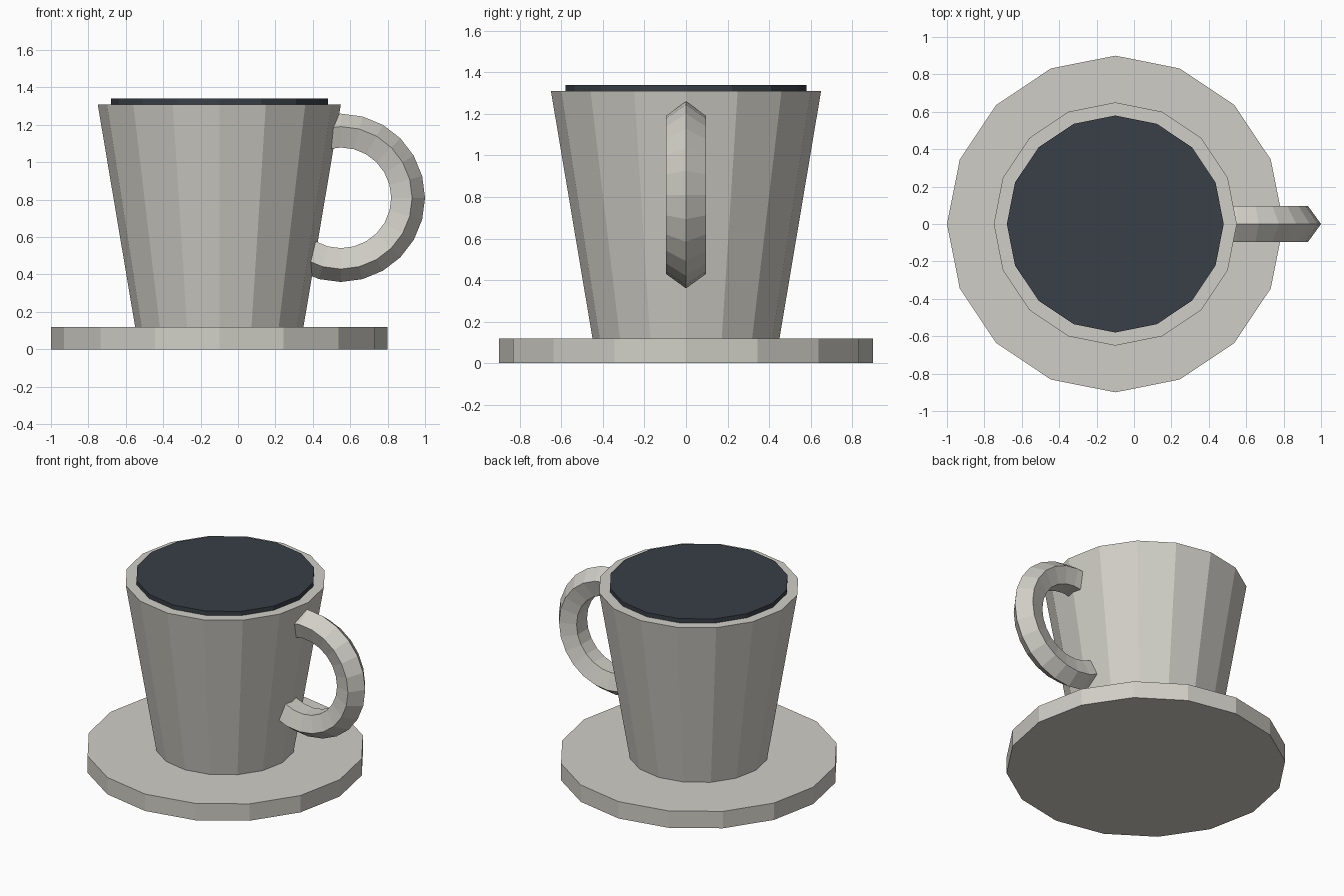
import bpy
import bmesh
from math import cos, sin, tau

cube = bpy.data.objects.get("Cube")
if cube:
    bpy.data.objects.remove(cube, do_unlink=True)

CENTRE_X = -0.1
SIDES = 16


def material(name, colour):
    mat = bpy.data.materials.new(name)
    mat.use_nodes = True
    mat.diffuse_color = colour
    mat.node_tree.nodes["Principled BSDF"].inputs["Base Color"].default_value = colour
    return mat


def finish(bm, name, mat):
    bmesh.ops.recalc_face_normals(bm, faces=bm.faces)
    mesh = bpy.data.meshes.new(name)
    bm.to_mesh(mesh)
    bm.free()
    mesh.materials.append(mat)
    obj = bpy.data.objects.new(name, mesh)
    bpy.context.collection.objects.link(obj)
    return obj


def tapered_disc(name, r_bottom, r_top, z_bottom, z_top, mat):
    """Faceted round solid with flat caps."""
    bm = bmesh.new()
    bmesh.ops.create_cone(bm, cap_ends=True, segments=SIDES, radius1=r_bottom,
                          radius2=r_top, depth=z_top - z_bottom)
    obj = finish(bm, name, mat)
    obj.location = (CENTRE_X, 0, (z_bottom + z_top) / 2)
    return obj


def ring(name, major, minor, segments, sides, mat):
    """Upright faceted ring in the XZ plane."""
    bm = bmesh.new()
    loops = []
    for i in range(segments):
        a = tau * i / segments
        loop = []
        for j in range(sides):
            b = tau * j / sides
            r = major + minor * cos(b)
            loop.append(bm.verts.new((r * cos(a), minor * sin(b), r * sin(a))))
        loops.append(loop)
    for i in range(segments):
        here, after = loops[i], loops[(i + 1) % segments]
        for j in range(sides):
            k = (j + 1) % sides
            bm.faces.new((here[j], here[k], after[k], after[j]))
    return finish(bm, name, mat)


ceramic = material("pale warm grey ceramic", (0.63, 0.617, 0.565, 1))
drink = material("dark slate drink", (0.04, 0.05, 0.063, 1))

# Saucer, cup body and the drink standing just above the rim
tapered_disc("saucer", 0.9, 0.9, 0, 0.12, ceramic)
tapered_disc("cup_body", 0.45, 0.65, 0.12, 1.31, ceramic)
tapered_disc("drink_surface", 0.58, 0.58, 1.28, 1.34, drink)

# Five-sided handle ring, its inner half buried in the cup
handle = ring("handle", 0.35, 0.1, 24, 5, ceramic)
handle.location = (0.55, 0, 0.81)
